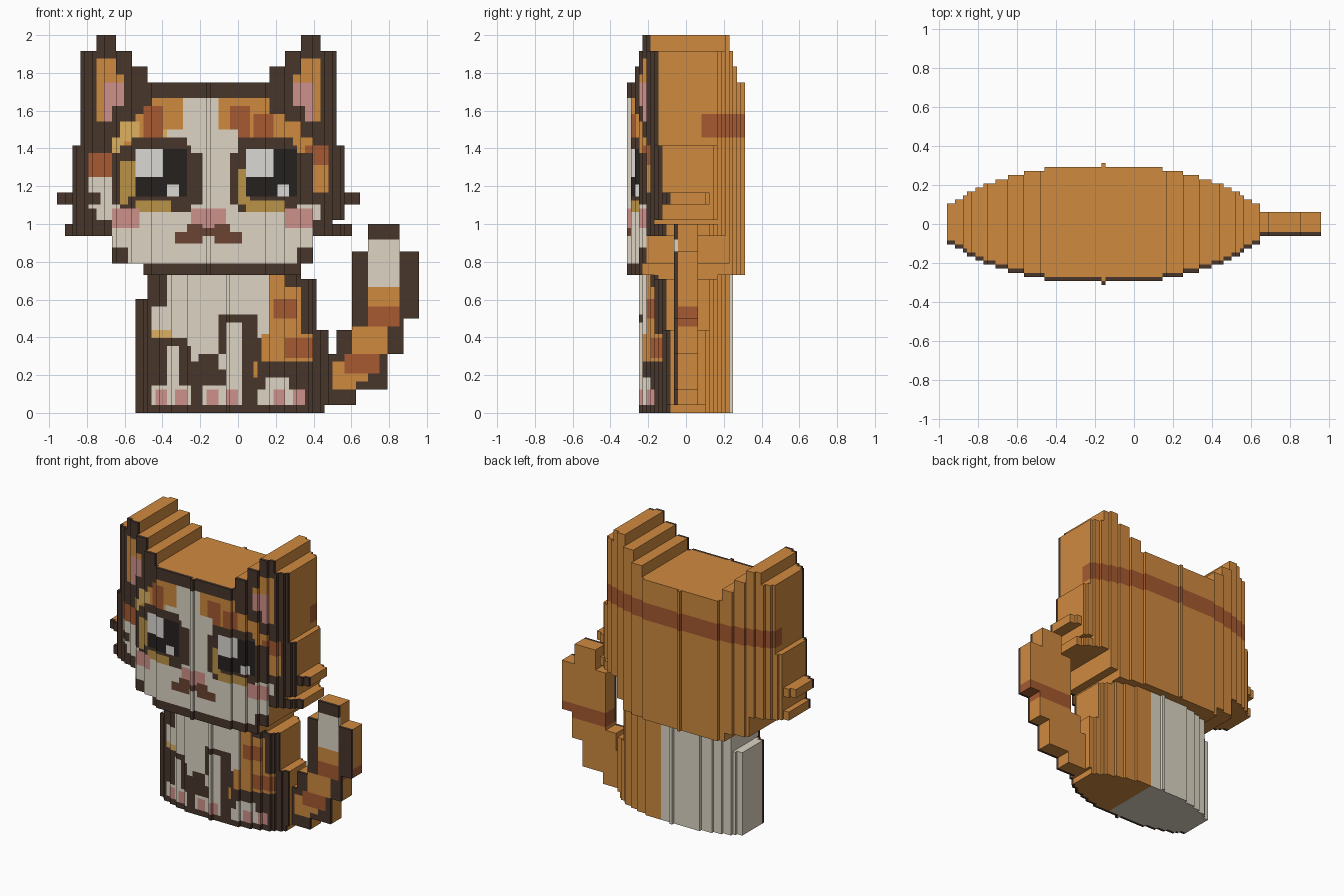
import bpy, bmesh
from math import sqrt

if "Cube" in bpy.data.objects:
    bpy.data.objects.remove(bpy.data.objects["Cube"])

CELL = 1 / 48          # voxel size; x cells 0..92, z cells 0..96
NAMES = dict(D="dark 47352B", O="orange CF8A3F", L="light_orange DDB060", C="cream DDD5C3",
             R="rust A65A31", P="pink CF918A", G="gold BB9347", B="black 25211F",
             V="eye_white DAD8D4", N="mouth_brown 6B4432")
KEYS = list(NAMES)


def linear(h):
    c = int(h, 16) / 255
    return c / 12.92 if c < 0.04045 else ((c + 0.055) / 1.055) ** 2.4


MATS = []
for entry in NAMES.values():
    name, hexa = entry.split()
    m = bpy.data.materials.new(name)
    m.diffuse_color = (*[linear(hexa[i:i + 2]) for i in (0, 2, 4)], 1)
    m.use_nodes = True
    m.node_tree.nodes["Principled BSDF"].inputs["Base Color"].default_value = m.diffuse_color
    MATS.append(m)


def paint(grid, colour, *rects, mirror=False):
    """Fill (x0, z0, x1, z1) rectangles of the front picture."""
    for x0, z0, x1, z1 in rects:
        for i in range(x0, x1):
            for j in range(z0, z1):
                grid[i, j] = colour
                if mirror:
                    grid[76 - i, j] = colour


def bulge(centre, radius, depth, least):
    """Elliptical half depth per column, in whole cells."""
    def half(i):
        u = (i - centre) / radius
        return max(least, int(depth * sqrt(max(0, 1 - u * u)) + 1e-6))
    return half


DIRS = [(a, s) for a in range(3) for s in (0, 1)]


def build(name, grid, half, core):
    """Extrude the picture in y: one coloured front layer over a plain core."""
    vox = {}
    for (i, j), c in grid.items():
        d = half(i)
        for k in range(-d, d):
            vox[i, k, j] = c if k == -d else core(i, k, j)
    bm = bmesh.new()
    verts = {}

    def vert(p):
        if p not in verts:
            verts[p] = bm.verts.new(((p[0] - 46) * CELL, p[1] * CELL, p[2] * CELL))
        return verts[p]

    for p, c in vox.items():
        for a, s in DIRS:
            q = list(p)
            q[a] += 2 * s - 1
            if tuple(q) in vox:
                continue
            b, e = (a + 1) % 3, (a + 2) % 3
            ring = []
            for u, v in ((0, 0), (1, 0), (1, 1), (0, 1)):
                w = list(p)
                w[a] += s
                w[b] += u
                w[e] += v
                ring.append(vert(tuple(w)))
            f = bm.faces.new(ring if s else ring[::-1])
            f.material_index = KEYS.index(c)
    me = bpy.data.meshes.new(name)
    bm.to_mesh(me)
    bm.free()
    for m in MATS:
        me.materials.append(m)
    bpy.context.collection.objects.link(bpy.data.objects.new(name, me))


# Head: outline with ears, cheeks, whiskers and chin
head = {}
paint(head, "D", (10, 84, 15, 96), (6, 80, 19, 92), (19, 80, 23, 88), (6, 52, 39, 84),
      (4, 49, 39, 68), (7, 47, 39, 52), (0, 53, 12, 56), (2, 45, 15, 48),
      (14, 38, 39, 48), mirror=True)
paint(head, "D", (22, 35, 62, 40), (61, 38, 65, 48))
# Ear linings
paint(head, "O", (10, 74, 15, 90), (15, 80, 17, 86), mirror=True)
paint(head, "P", (12, 80, 17, 84), (12, 74, 14, 80), mirror=True)
paint(head, "D", (14, 74, 23, 80), mirror=True)
paint(head, "P", (14, 78, 17, 84), mirror=True)
# Fur patches
paint(head, "O", (24, 74, 54, 80), (20, 70, 58, 76), (16, 66, 62, 74), (14, 60, 65, 70),
      (65, 56, 69, 64))
paint(head, "L", (16, 69, 21, 74), (14, 66, 17, 70), (23, 70, 28, 72))
paint(head, "R", (22, 70, 27, 78), (44, 70, 49, 78), (50, 70, 55, 76), (8, 60, 14, 66),
      (63, 63, 69, 68))
paint(head, "C", (32, 72, 41, 80), (28, 70, 44, 72), (33, 66, 46, 72), (33, 47, 46, 68),
      (8, 52, 14, 60), (10, 48, 67, 53), (14, 42, 65, 49), (18, 38, 61, 43))
paint(head, "D", (4, 53, 11, 56), (14, 38, 18, 42), (61, 38, 65, 42), (4, 47, 14, 49),
      (65, 45, 70, 49))
# Left eye, then right eye
paint(head, "D", (19, 60, 33, 70), (14, 53, 37, 66), (16, 51, 34, 68))
paint(head, "G", (16, 53, 20, 64), (20, 51, 29, 54))
paint(head, "B", (20, 55, 33, 67))
paint(head, "D", (18, 53, 20, 55), (30, 51, 34, 55))
paint(head, "V", (20, 60, 27, 67), (28, 55, 31, 58))
paint(head, "D", (46, 51, 60, 70), (44, 53, 65, 66), (46, 51, 61, 68))
paint(head, "G", (46, 53, 49, 62), (48, 51, 58, 54))
paint(head, "B", (48, 55, 61, 67))
paint(head, "V", (48, 60, 55, 67), (56, 55, 59, 58))
# Blush, nose and mouth
paint(head, "P", (14, 47, 21, 52), (34, 48, 43, 52), (58, 47, 65, 52))
paint(head, "N", (30, 43, 37, 46), (40, 43, 47, 46), (33, 45, 44, 48))
paint(head, "P", (37, 47, 40, 49))
build("head", head, bulge(38, 39.5, 15, 5),
      lambda i, k, j: "R" if 70 <= j < 76 and k >= 4 else "O")

# Body: outline, chest, side patches
body = {}
paint(body, "D", (23, 0, 62, 36), (20, 0, 66, 29), (62, 22, 66, 34), (66, 2, 69, 21),
      (66, 0, 68, 2))
paint(body, "C", (28, 19, 54, 35), (24, 19, 52, 27))
paint(body, "L", (24, 19, 29, 21))
paint(body, "O", (54, 10, 58, 36), (58, 10, 62, 32), (52, 13, 65, 20))
paint(body, "R", (55, 24, 61, 29), (58, 14, 65, 19))
# Legs and paws
paint(body, "D", (26, 6, 33, 19), (33, 2, 52, 15), (41, 13, 51, 25), (50, 2, 63, 13))
paint(body, "C", (28, 2, 31, 17), (31, 12, 33, 17), (33, 15, 41, 19), (33, 13, 36, 15),
      (24, 2, 34, 7), (43, 2, 47, 23), (37, 2, 47, 7), (41, 11, 43, 15),
      (53, 6, 59, 9), (51, 2, 62, 6))
paint(body, "D", (31, 7, 34, 17), (37, 11, 41, 15))
paint(body, "O", (50, 9, 51, 13))
paint(body, "P", (25, 2, 28, 6), (30, 2, 33, 6), (38, 2, 41, 6), (43, 2, 46, 6),
      (55, 2, 58, 6), (60, 2, 63, 6))
build("body", body, bulge(43, 27, 12, 5), lambda i, k, j: "C" if i < 48 else "O")

# Tail: curled outline, stripes and pale tip
tail = {}
paint(tail, "D", (79, 41, 87, 48), (75, 24, 92, 41), (71, 15, 88, 21), (75, 15, 88, 25),
      (69, 6, 84, 15), (69, 2, 76, 6))
paint(tail, "C", (79, 32, 87, 44), )
paint(tail, "O", (79, 27, 87, 32), (75, 15, 84, 22), (70, 6, 76, 13), (73, 8, 79, 11))
paint(tail, "R", (79, 22, 87, 27), (73, 10, 82, 15))
for i in range(75, 79):
    for j in range(18, 22):
        tail[i, j] = "O"
build("tail", tail, lambda i: 3, lambda i, k, j: "R" if 22 <= j < 27 else "O")
